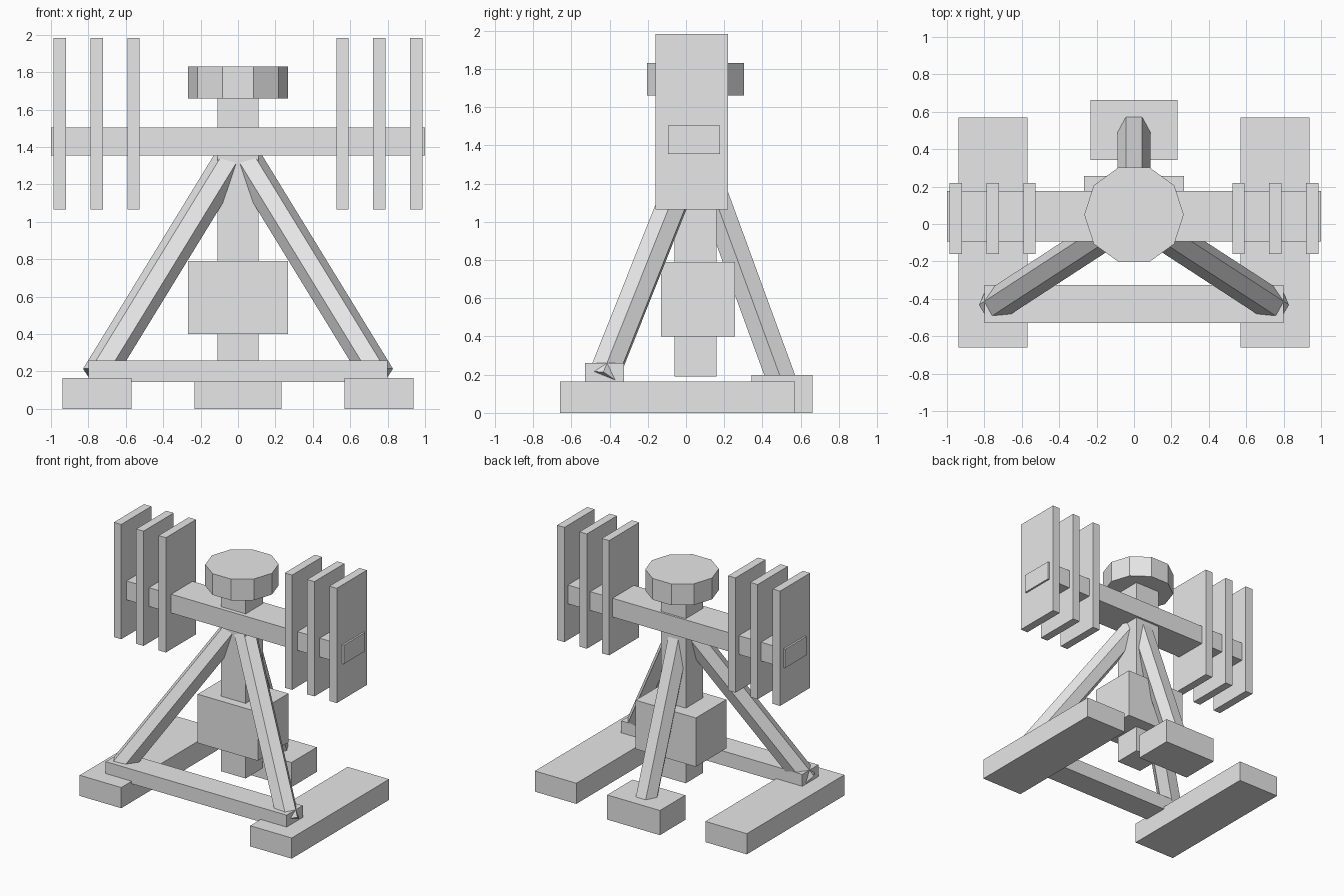
import bpy, math
from mathutils import Vector

if "Cube" in bpy.data.objects:
    bpy.data.objects.remove(bpy.data.objects["Cube"])

grey = bpy.data.materials.new("light_grey")
grey.diffuse_color = (0.8, 0.8, 0.8, 1)
grey.use_nodes = True
grey.node_tree.nodes["Principled BSDF"].inputs["Base Color"].default_value = grey.diffuse_color


def add_mesh(name, verts, faces):
    me = bpy.data.meshes.new(name)
    me.from_pydata(verts, [], faces)
    me.materials.append(grey)
    ob = bpy.data.objects.new(name, me)
    bpy.context.collection.objects.link(ob)
    return ob


def box(name, x, y, z):
    verts = [(a, b, c) for c in z for b in y for a in x]
    faces = [(0, 2, 3, 1), (4, 5, 7, 6), (0, 1, 5, 4),
             (2, 6, 7, 3), (0, 4, 6, 2), (1, 3, 7, 5)]
    return add_mesh(name, verts, faces)


def prism(name, start, end, radius, sides):
    """Regular prism between two points, first corner towards +x."""
    start, end = Vector(start), Vector(end)
    turn = Vector((0, 0, 1)).rotation_difference(end - start)
    ring = [turn @ Vector((radius * math.cos(math.tau * i / sides),
                           radius * math.sin(math.tau * i / sides), 0))
            for i in range(sides)]
    verts = [p + r for p in (start, end) for r in ring]
    faces = [(i, (i + 1) % sides, (i + 1) % sides + sides, i + sides)
             for i in range(sides)]
    faces += [tuple(reversed(range(sides))), tuple(range(sides, 2 * sides))]
    return add_mesh(name, verts, faces)


# Ground feet and front crossbar
for side, s in (("left", -1), ("right", 1)):
    box(f"{side}_foot", sorted((s * 0.57, s * 0.937)), (-0.66, 0.57), (0, 0.165))
box("back_foot", (-0.233, 0.233), (0.342, 0.662), (0, 0.197))
box("front_crossbar", (-0.8, 0.8), (-0.528, -0.325), (0.145, 0.26))

# Hexagonal tripod legs meeting inside the beam
apex = (0, 0.05, 1.4)
prism("left_leg", (-0.753, -0.44, 0.171), apex, 0.0875, 6)
prism("right_leg", (0.753, -0.44, 0.171), apex, 0.0875, 6)
prism("back_leg", (0, 0.526, 0.1), apex, 0.0875, 6)

# Central column with its weight block and ten-sided cap
box("column", (-0.11, 0.11), (-0.06, 0.16), (0.19, 1.67))
box("weight_block", (-0.266, 0.266), (-0.13, 0.256), (0.4, 0.79))
prism("cap", (0, 0.05, 1.66), (0, 0.05, 1.83), 0.266, 10)

# Horizontal beam carrying three plates per side
box("beam", (-1, 1), (-0.093, 0.177), (1.355, 1.505))
for side, s in (("left", -1), ("right", 1)):
    for i, x in enumerate((0.558, 0.755, 0.953)):
        box(f"{side}_plate_{i + 1}", (s * x - 0.0325, s * x + 0.0325),
            (-0.16, 0.22), (1.065, 1.982))
